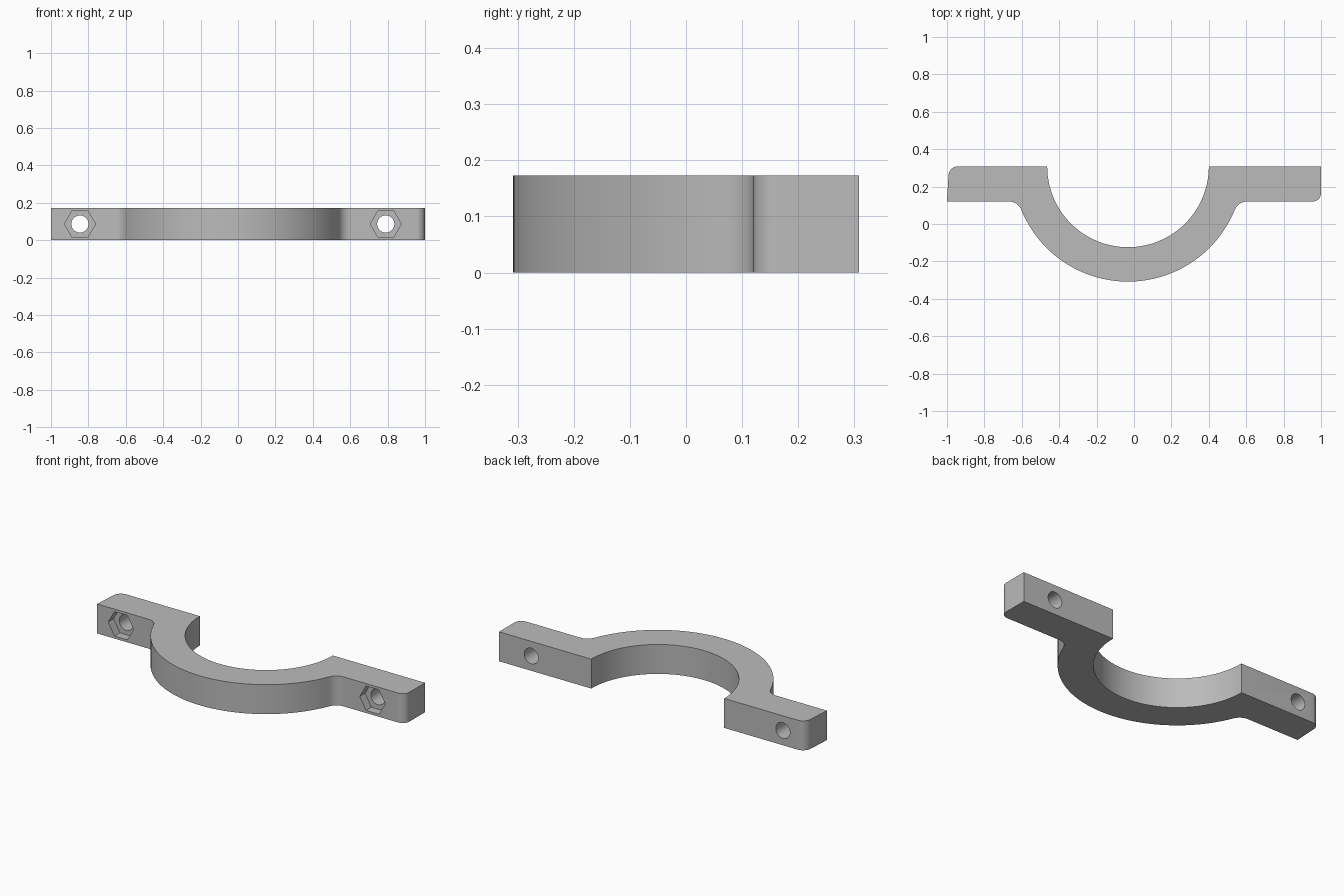
import bpy, bmesh
from math import sin, cos, pi, sqrt, atan2, radians
from mathutils import Matrix

cube = bpy.data.objects.get("Cube")
if cube:
    bpy.data.objects.remove(cube, do_unlink=True)

HEIGHT = 0.173
CX, BACK = -0.032, 0.308        # ring centre, on the clamping plane
R_OUT, R_IN = 0.616, 0.432
FRONT = 0.12                    # front face of the ears
FILLET = 0.07
HOLES = (-0.845, 0.79)

grey = bpy.data.materials.new("grey plastic")
grey.use_nodes = True
colour = (0.5, 0.5, 0.5, 1)
grey.diffuse_color = colour
grey.node_tree.nodes["Principled BSDF"].inputs["Base Color"].default_value = colour


def arc(x, y, r, a, b, n):
    return [(x + r * cos(a + (b - a) * i / n), y + r * sin(a + (b - a) * i / n))
            for i in range(n + 1)]


def to_object(bm, name):
    mesh = bpy.data.meshes.new(name)
    bm.to_mesh(mesh)
    bm.free()
    obj = bpy.data.objects.new(name, mesh)
    bpy.context.collection.objects.link(obj)
    mesh.materials.append(grey)
    return obj


def cutter(name, x, y0, y1, r, sides):
    bm = bmesh.new()
    place = Matrix.Translation((x, (y0 + y1) / 2, HEIGHT / 2)) @ Matrix.Rotation(pi / 2, 4, "X")
    bmesh.ops.create_cone(bm, cap_ends=True, segments=sides, radius1=r, radius2=r,
                          depth=y1 - y0, matrix=place)
    # a hexagon points sideways
    if sides == 6:
        far = max(v.co.x for v in bm.verts) - x
        if far < r * 0.95:
            bmesh.ops.rotate(bm, verts=bm.verts, cent=(x, 0, HEIGHT / 2),
                             matrix=Matrix.Rotation(pi / 6, 3, "Y"))
    obj = to_object(bm, name)
    obj.hide_render = True
    return obj


# Outline: half ring blended into two ears by tangent fillets
fy = FRONT - FILLET
fx = sqrt((R_OUT + FILLET) ** 2 - (BACK - fy) ** 2)
meet = atan2(BACK - fy, fx)
outline = [(-1, FRONT)]
outline += arc(CX - fx, fy, FILLET, pi / 2, meet, 8)
outline += arc(CX, BACK, R_OUT, pi + meet, 2 * pi - meet, 64)[1:-1]
outline += arc(CX + fx, fy, FILLET, pi - meet, pi / 2, 8)
outline += arc(0.955, FRONT + 0.045, 0.045, -pi / 2, 0, 8)
outline += [(1, BACK)]
outline += arc(CX, BACK, R_IN, 2 * pi, pi, 64)
outline += arc(-0.942, BACK - 0.05, 0.05, pi / 2, pi, 8)

bm = bmesh.new()
base = bm.faces.new([bm.verts.new((x, y, 0)) for x, y in outline])
top = bmesh.ops.extrude_face_region(bm, geom=[base])["geom"]
bmesh.ops.translate(bm, vec=(0, 0, HEIGHT),
                    verts=[g for g in top if isinstance(g, bmesh.types.BMVert)])
bmesh.ops.recalc_face_normals(bm, faces=bm.faces)
clamp = to_object(bm, "half_clamp")

# Bolt holes with hexagonal nut pockets in the front
cutters = []
for x in HOLES:
    cutters.append(cutter("nut_pocket_cutter", x, 0, FRONT + 0.05, 0.083, 6))
    cutters.append(cutter("bolt_hole_cutter", x, 0, 0.4, 0.046, 32))

bpy.ops.object.select_all(action="DESELECT")
clamp.select_set(True)
bpy.context.view_layer.objects.active = clamp
for c in cutters:
    mod = clamp.modifiers.new("cut", "BOOLEAN")
    mod.operation = "DIFFERENCE"
    mod.solver = "EXACT"
    mod.object = c
    bpy.ops.object.modifier_apply(modifier=mod.name)
for c in cutters:
    bpy.data.objects.remove(c, do_unlink=True)
bpy.ops.object.shade_smooth_by_angle(angle=radians(30))
